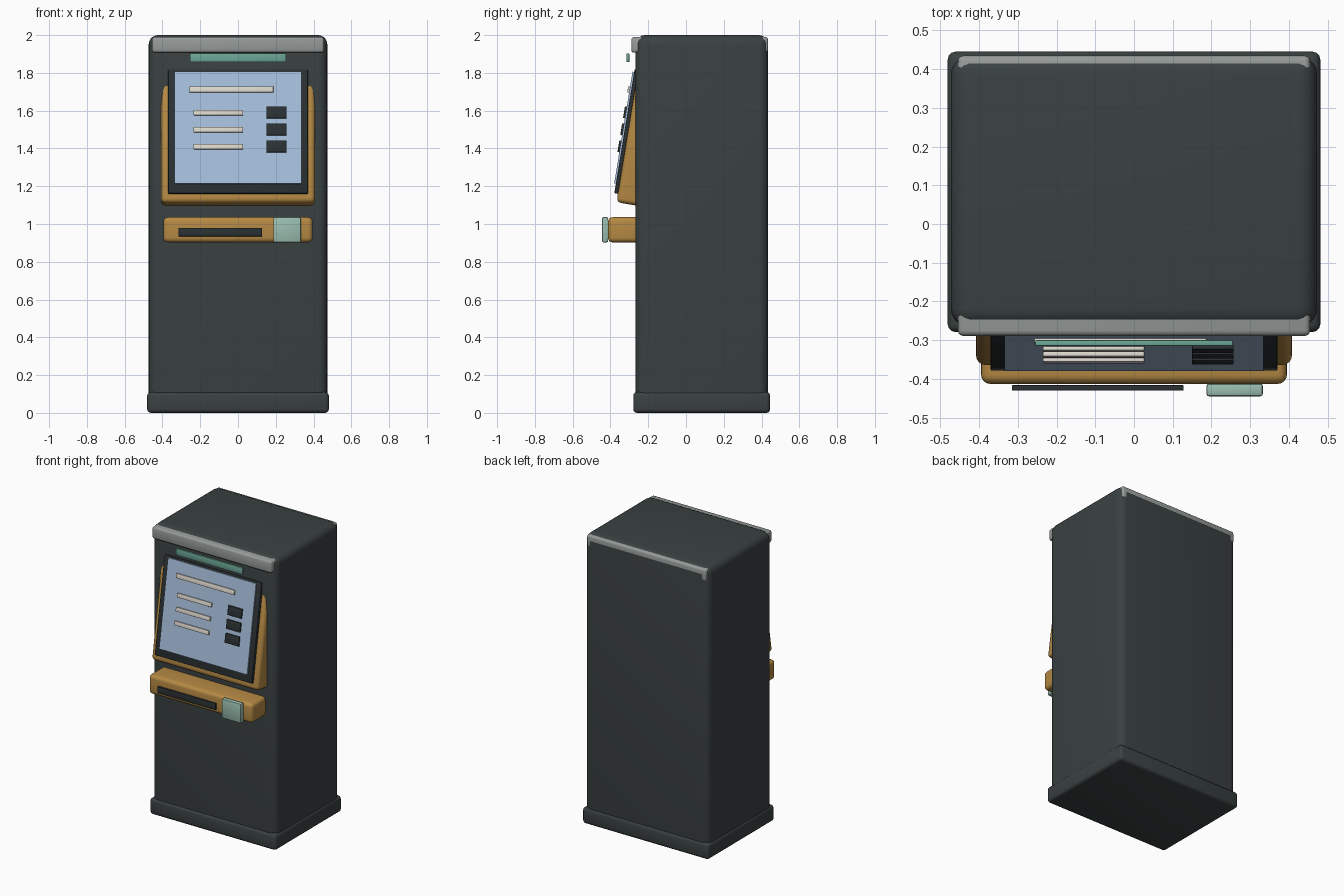
import bpy, math
from mathutils import Vector, Matrix

if "Cube" in bpy.data.objects:
    bpy.data.objects.remove(bpy.data.objects["Cube"])


def lin(c):
    c /= 255
    return c / 12.92 if c <= 0.04045 else ((c + 0.055) / 1.055) ** 2.4


def material(name, r, g, b):
    m = bpy.data.materials.new(name)
    m.diffuse_color = (lin(r), lin(g), lin(b), 1)
    m.use_nodes = True
    m.node_tree.nodes["Principled BSDF"].inputs["Base Color"].default_value = m.diffuse_color
    return m


CHARCOAL = material("charcoal", 58, 65, 65)
BLACK = material("dark trim", 43, 49, 51)
GOLD = material("ochre", 182, 138, 68)
GREY = material("grey trim", 150, 156, 154)
MINT = material("green light", 108, 168, 150)
PAD = material("pale green", 155, 190, 176)
BLUE = material("screen blue", 166, 190, 219)
CREAM = material("cream", 222, 216, 206)


def box(name, x, y, z, mat, bevel=0.0, segments=3, frame=None):
    """Box from (min, max) ranges, optionally placed in a tilted frame."""
    bpy.ops.mesh.primitive_cube_add(size=1)
    ob = bpy.context.object
    ob.name = name
    size = [r[1] - r[0] for r in (x, y, z)]
    mid = Vector([(r[0] + r[1]) / 2 for r in (x, y, z)])
    ob.data.transform(Matrix.Translation(mid) @ Matrix.Diagonal((*size, 1)))
    ob.data.materials.append(mat)
    if bevel:
        mod = ob.modifiers.new("rounded edges", 'BEVEL')
        mod.width, mod.segments = bevel, segments
        mod.limit_method = 'NONE'
        bpy.ops.object.modifier_apply(modifier=mod.name)
        bpy.ops.object.shade_smooth_by_angle(angle=math.radians(35))
    if frame:
        ob.matrix_world = frame
    return ob


# Cabinet, plinth and the trim bar running through the top
box("cabinet", (-0.473, 0.473), (-0.267, 0.435), (0.01, 2.0), CHARCOAL, 0.05, 5)
box("plinth", (-0.481, 0.481), (-0.279, 0.445), (0.0, 0.11), CHARCOAL, 0.02)
box("top_trim", (-0.455, 0.455), (-0.289, 0.4345), (1.907, 1.99), GREY, 0.014)
box("status_light", (-0.255, 0.255), (-0.315, -0.3), (1.857, 1.903), MINT, 0.003, 2)

# Tilted display: local z runs up the screen, local y = 0 is the housing front
TILT = math.radians(9.3)
tilted = Matrix.Translation((0, -0.368, 1.115)) @ Matrix.Rotation(-TILT, 4, 'X')


def up(z):
    """Height along the tilted display for a world height."""
    return (z - 1.115) / math.cos(TILT)


def panel(name, x, y, z, mat, bevel=0.0, segments=2):
    return box(name, x, y, (up(z[0]), up(z[1])), mat, bevel, segments, tilted)


panel("display_housing", (-0.408, 0.408), (0, 0.15), (1.115, 1.765), GOLD, 0.025, 4)
panel("display_frame", (-0.37, 0.37), (-0.019, 0.006), (1.16, 1.815), BLACK, 0.003)
panel("screen", (-0.335, 0.335), (-0.028, -0.012), (1.21, 1.802), BLUE)
panel("title_line", (-0.257, 0.187), (-0.038, -0.026), (1.691, 1.722), CREAM, 0.002)
for i, z in enumerate((1.585, 1.495, 1.405)):
    panel(f"text_line_{i + 1}", (-0.235, 0.027), (-0.038, -0.026),
          (z - 0.014, z + 0.014), CREAM, 0.002)
    panel(f"screen_button_{i + 1}", (0.15, 0.257), (-0.038, -0.026),
          (z - 0.03, z + 0.032), BLACK, 0.002)

# Shelf with card slot and reader pad
box("shelf", (-0.395, 0.395), (-0.413, -0.22), (0.903, 1.036), GOLD, 0.024, 4)
box("card_slot", (-0.315, 0.128), (-0.43, -0.416), (0.935, 0.98), BLACK, 0.002, 2)
box("reader_pad", (0.187, 0.333), (-0.445, -0.412), (0.903, 1.036), PAD, 0.007, 2)
